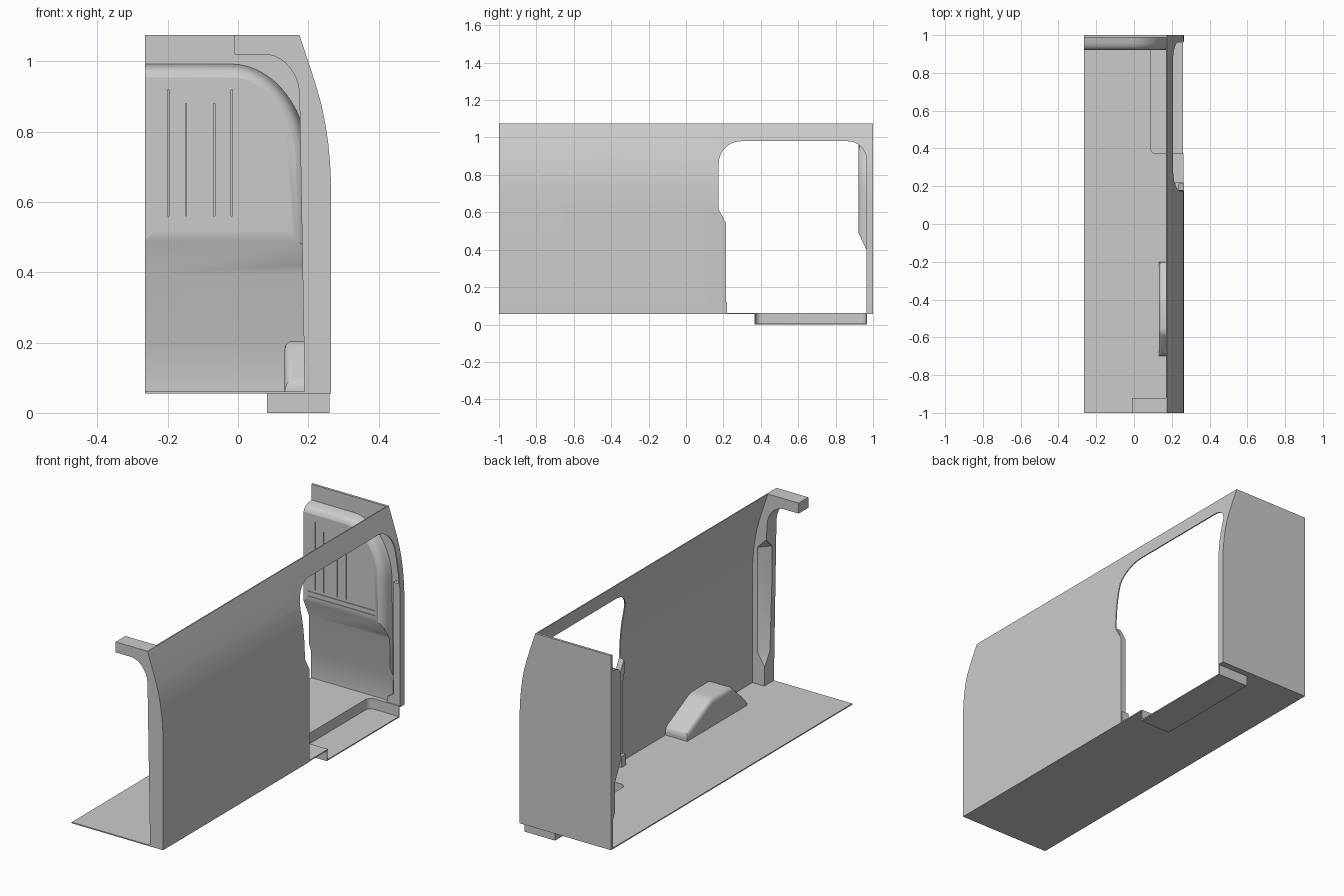
import bpy, bmesh, math
from mathutils import Vector

if "Cube" in bpy.data.objects:
    bpy.data.objects.remove(bpy.data.objects["Cube"])


def place(axis, p, d):
    # map a 2D profile point and a depth to 3D
    return {'x': (d, p[0], p[1]), 'y': (p[0], d, p[1]), 'z': (p[0], p[1], d)}[axis]


def loft(name, axis, sections, smooth=True):
    # closed solid through (depth, outline) sections
    bm = bmesh.new()
    rings = [[bm.verts.new(place(axis, p, d)) for p in pts] for d, pts in sections]
    n = len(rings[0])
    for r, s in zip(rings, rings[1:]):
        for i in range(n):
            j = (i + 1) % n
            bm.faces.new((r[i], r[j], s[j], s[i]))
    bm.faces.new(rings[0])
    bm.faces.new(rings[-1][::-1])
    bmesh.ops.recalc_face_normals(bm, faces=bm.faces)
    me = bpy.data.meshes.new(name)
    bm.to_mesh(me)
    bm.free()
    ob = bpy.data.objects.new(name, me)
    bpy.context.collection.objects.link(ob)
    if smooth:
        finish(ob)
    return ob


def prism(name, axis, pts, a, b):
    return loft(name, axis, [(a, pts), (b, pts)])


def box(name, x0, x1, y0, y1, z0, z1):
    return prism(name, 'z', [(x0, y0), (x1, y0), (x1, y1), (x0, y1)], z0, z1)


def finish(ob):
    bpy.ops.object.select_all(action='DESELECT')
    ob.select_set(True)
    bpy.context.view_layer.objects.active = ob
    bpy.ops.object.shade_smooth_by_angle(angle=math.radians(30))


def boolean(ob, cutter, op='DIFFERENCE'):
    m = ob.modifiers.new(op, 'BOOLEAN')
    m.operation, m.object, m.solver = op, cutter, 'EXACT'
    bpy.context.view_layer.objects.active = ob
    bpy.ops.object.modifier_apply(modifier=m.name)
    bpy.data.objects.remove(cutter)
    finish(ob)


def arc(cx, cz, rx, rz, a0, a1, n=10):
    return [(cx + rx * math.cos(math.radians(a0 + (a1 - a0) * i / n)),
             cz + rz * math.sin(math.radians(a0 + (a1 - a0) * i / n))) for i in range(n + 1)]


# body side cross-section: straight below, curving inward to the roof
side = [(0.265, 0.055), (0.265, 0.65), (0.262, 0.71), (0.257, 0.765), (0.249, 0.82),
        (0.238, 0.875), (0.224, 0.925), (0.205, 0.985), (0.175, 1.075)]

# outer side panel with sliding door opening
panel = prism('side_panel', 'y', side + [(x - 0.006, z) for x, z in reversed(side)], -1, 1)
opening = ([(0.215, 0.0), (0.215, 0.54), (0.175, 0.61)] + arc(0.295, 0.86, 0.12, 0.12, 180, 90)
           + arc(0.865, 0.88, 0.10, 0.10, 90, 0) + [(0.965, 0.0)])
boolean(panel, prism('door_cutter', 'x', opening, 0, 0.4))

# front frame: pillar and roof bow, inner corner hollowed along the pillar
frame = prism('front_frame', 'y', side + [(-0.01, 1.075), (-0.01, 1.02)]
              + arc(0.075, 0.90, 0.10, 0.12, 90, 0) + [(0.19, 0.055)], -1, -0.92)


def corner(s):
    return [(0.15, -0.88), (0.15, -0.92 - s), (0.18, -0.92 - s), (0.185 + s, -0.915), (0.185 + s, -0.88)]


boolean(frame, loft('pillar_cutter', 'z', [(0.15, corner(0.0)), (0.23, corner(0.05)),
                                           (0.78, corner(0.05)), (0.83, corner(0.0))], False))

# floor with step opening
floor = box('floor', -0.265, 0.262, -1, 0.998, 0.055, 0.061)


def well(x0, y0, x1, y1, r=0.03):
    return ([(x1, y0), (x1, y1)] + arc(x0 + r, y1 - r, r, r, 90, 180, 6)
            + arc(x0 + r, y0 + r, r, r, 180, 270, 6))


boolean(floor, prism('floor_cutter', 'z', well(0.088, 0.372, 0.3, 0.962), 0.0, 0.2))

# entry step tray, open to the outside
step = box('entry_step', 0.083, 0.26, 0.365, 0.967, 0.0, 0.058)
boolean(step, prism('step_cutter', 'z', well(0.088, 0.372, 0.3, 0.962), 0.006, 0.2))

# wheel arch
arch_side = [(-0.70, 0.058), (-0.70, 0.085), (-0.575, 0.205), (-0.405, 0.205), (-0.20, 0.10), (-0.20, 0.058)]
arch = prism('wheel_arch', 'x', arch_side, 0.133, 0.261)
bm = bmesh.new()
bm.from_mesh(arch.data)
edges = [e for e in bm.edges if all(v.co.z > 0.07 for v in e.verts)
         and all(v.co.x < 0.2 for v in e.verts)]
edges += [e for e in bm.edges if abs(e.verts[0].co.x - e.verts[1].co.x) > 0.1 and e.verts[0].co.z > 0.07]
bmesh.ops.bevel(bm, geom=edges, offset=0.022, segments=4, profile=0.5, affect='EDGES')
bm.to_mesh(arch.data)
bm.free()
finish(arch)

# rear wall plate following the body section
prism('rear_wall', 'y', side + [(-0.265, 1.075), (-0.265, 0.055)], 0.987, 1.0)

# rear door lining: stepped depth profile trimmed to a domed, tapered outline
lining = prism('rear_door_lining', 'x', [(0.995, 0.058), (0.985, 0.058), (0.985, 0.20), (0.967, 0.245),
                                         (0.967, 0.395), (0.922, 0.49), (0.922, 1.02), (0.995, 1.02)],
               -0.265, 0.255)


def dome(inset):
    return ([(-0.3, 0.0), (-0.3, 0.995 - inset)]
            + arc(-0.02, 0.70, 0.225 - inset, 0.295 - inset, 90, 0, 16) + [(0.215 - inset, 0.0)])


boolean(lining, loft('dome_cutter', 'y', [(0.90, dome(0.05)), (0.922, dome(0.04)), (0.926, dome(0.028)),
                                          (0.936, dome(0.016)), (0.955, dome(0.008)), (1.0, dome(0.0))]),
        'INTERSECT')

# shallow seams in the lining
for x, z0, z1 in [(-0.2, 0.56, 0.92), (-0.15, 0.56, 0.88), (-0.07, 0.56, 0.88), (-0.02, 0.56, 0.92)]:
    boolean(lining, box('seam_cutter', x, x + 0.004, 0.9, 0.927, z0, z1))
for z in (0.52, 0.545):
    boolean(lining, box('seam_cutter', -0.24, 0.15, 0.9, 0.926, z, z + 0.004))

# inner door post at the front of the opening, with a stepped foot
prism('door_post', 'x', [(0.185, 0.058), (0.215, 0.058), (0.215, 0.54), (0.178, 0.61), (0.17, 0.56), (0.185, 0.5)],
      0.235, 0.261)
box('door_post_foot', 0.22, 0.261, 0.185, 0.22, 0.058, 0.12)

# rear door post and foot beside the lining
box('rear_post', 0.225, 0.26, 0.966, 0.99, 0.058, 0.70)
prism('rear_post_foot', 'y', [(0.19, 0.058), (0.26, 0.058), (0.26, 0.19), (0.235, 0.12), (0.19, 0.09)], 0.966, 0.99)
